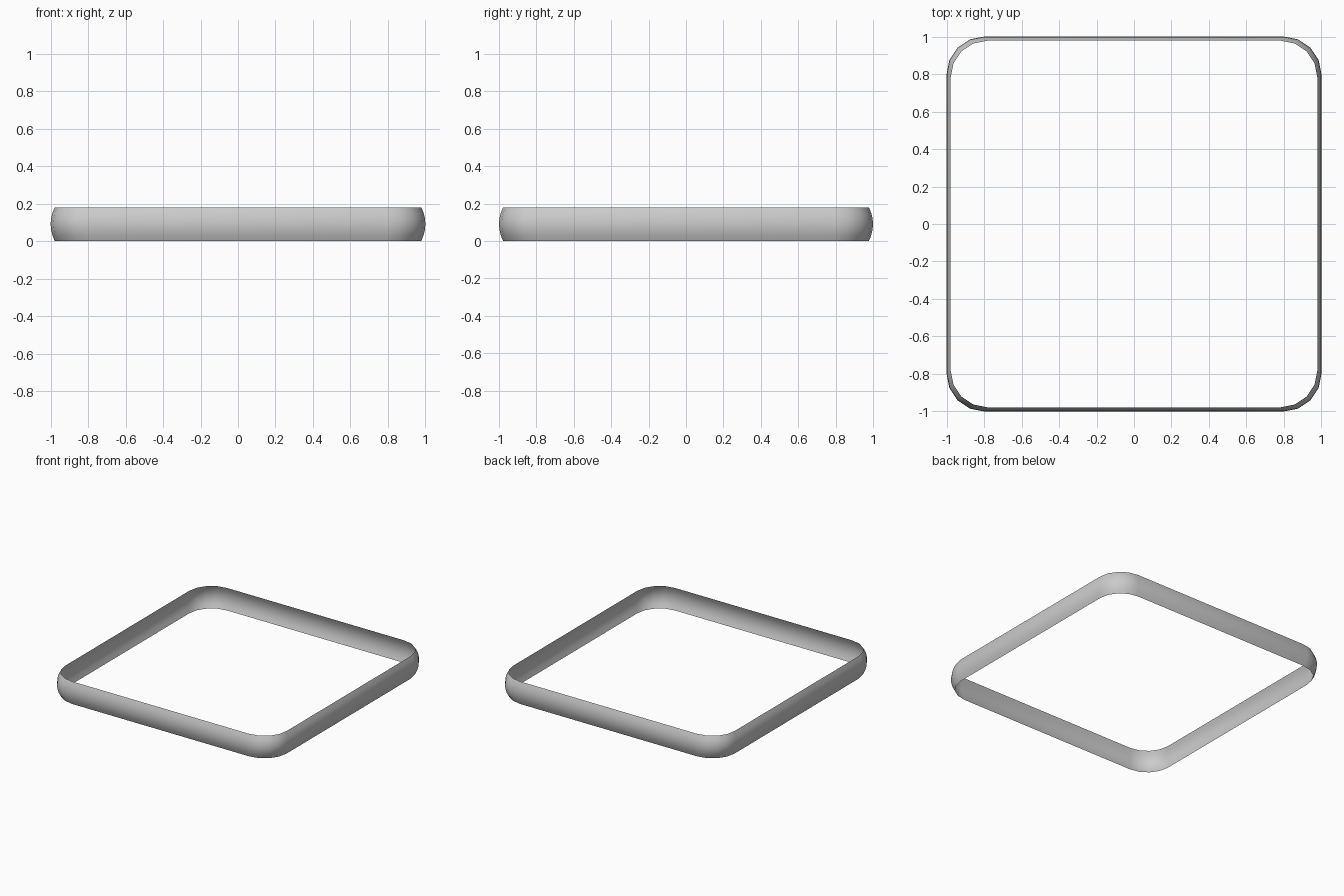
import bpy, bmesh, math

if "Cube" in bpy.data.objects:
    bpy.data.objects.remove(bpy.data.objects["Cube"])

HEIGHT = 0.18   # band height
BULGE = 0.022   # how far the rims draw in from the widest line
RADIUS = 0.2    # corner radius
CORNER = 4      # segments per corner
ROWS = 6        # segments up the bulged profile


def rounded_square():
    """Outline of a 2 x 2 square with rounded corners."""
    pts = []
    c = 1 - RADIUS
    for q in range(4):
        sx, sy = [(1, 1), (-1, 1), (-1, -1), (1, -1)][q]
        for i in range(CORNER + 1):
            a = math.radians(90) * (q + i / CORNER)
            pts.append((sx * c + RADIUS * math.cos(a), sy * c + RADIUS * math.sin(a)))
    return pts


# Thin open band, bulging outward at mid height
bm = bmesh.new()
rings = []
for r in range(ROWS + 1):
    t = 2 * r / ROWS - 1
    s = 1 - BULGE * t * t
    z = HEIGHT * r / ROWS
    rings.append([bm.verts.new((x * s, y * s, z)) for x, y in rounded_square()])

for low, high in zip(rings, rings[1:]):
    n = len(low)
    for i in range(n):
        j = (i + 1) % n
        face = bm.faces.new((low[i], low[j], high[j], high[i]))
        face.smooth = True

mesh = bpy.data.meshes.new("square_band")
bm.to_mesh(mesh)
bm.free()
band = bpy.data.objects.new("square_band", mesh)
bpy.context.collection.objects.link(band)
